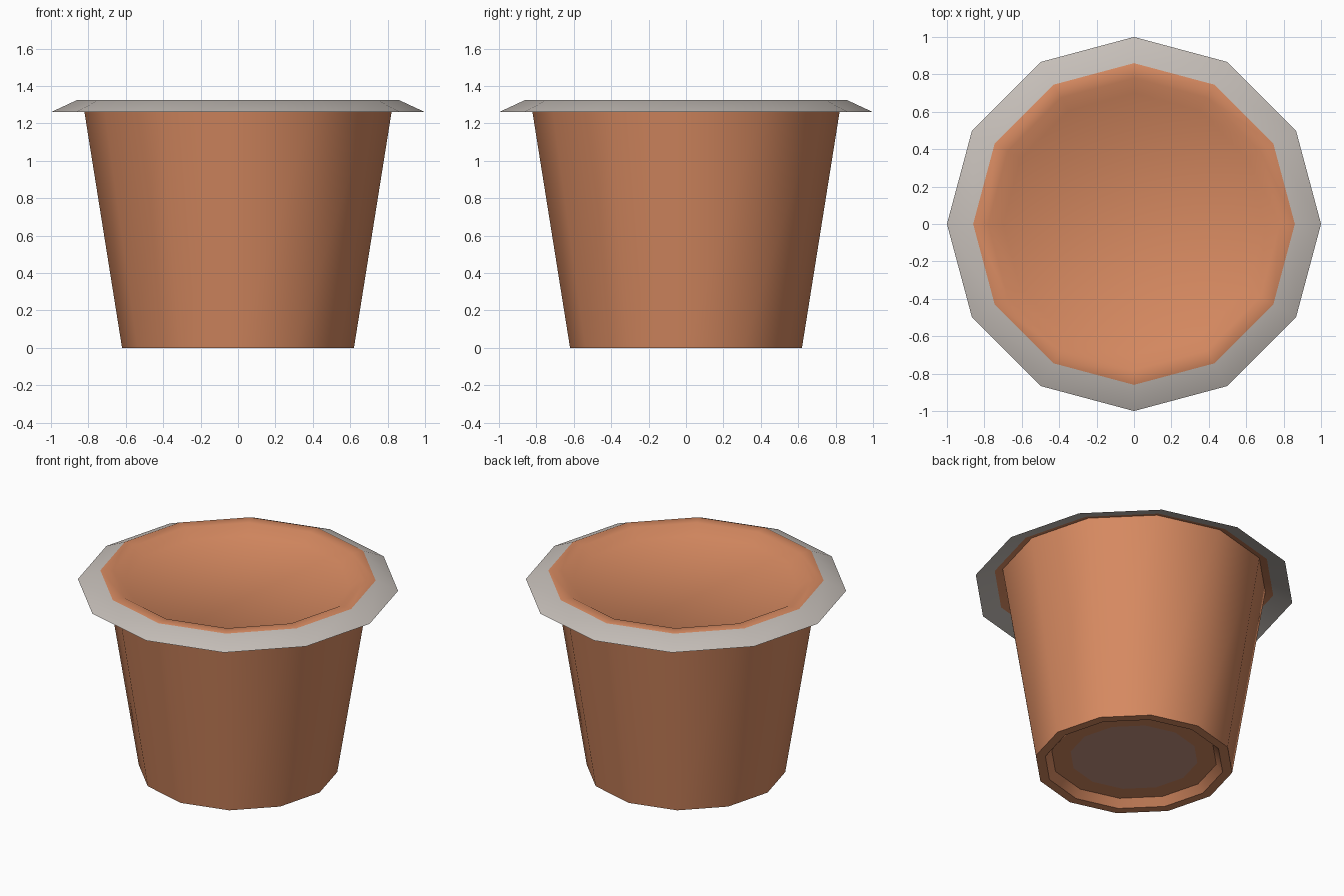
import bpy, bmesh, math

if "Cube" in bpy.data.objects:
    bpy.data.objects.remove(bpy.data.objects["Cube"])

SIDES = 12

def material(name, srgb):
    m = bpy.data.materials.new(name)
    lin = [((c / 255 + 0.055) / 1.055) ** 2.4 for c in srgb]
    m.diffuse_color = (*lin, 1)
    m.use_nodes = True
    m.node_tree.nodes["Principled BSDF"].inputs["Base Color"].default_value = m.diffuse_color
    return m

clay = material("terracotta", (215, 138, 97))
grey = material("pale_grey", (198, 191, 185))
dusty = material("dusty_pink", (200, 150, 132))

# Closed profile (radius, height) and colour of the band leading to the next ring
CLAY, GREY, DUSTY = 0, 1, 2
profile = [
    (0.40, 0.05, CLAY),    # recessed base
    (0.52, 0.05, CLAY),
    (0.56, 0.00, CLAY),    # foot ring
    (0.62, 0.00, CLAY),    # tapered wall
    (0.83, 1.317, CLAY),   # underside of flared rim
    (0.88, 1.30, GREY),
    (1.00, 1.26, GREY),    # top of flared rim
    (0.86, 1.325, CLAY),   # lip
    (0.78, 1.325, CLAY),   # slope down to the filling
    (0.70, 1.275, CLAY),
]

bm = bmesh.new()
rings = []
for r, z, _ in profile:
    rings.append([bm.verts.new((r * math.cos(2 * math.pi * i / SIDES),
                                r * math.sin(2 * math.pi * i / SIDES), z))
                  for i in range(SIDES)])
for k in range(len(rings) - 1):
    a, b = rings[k], rings[k + 1]
    for i in range(SIDES):
        j = (i + 1) % SIDES
        f = bm.faces.new((a[i], a[j], b[j], b[i]))
        f.material_index = profile[k][2]
# Base disk and shallow filling surface
bm.faces.new(list(reversed(rings[0]))).material_index = DUSTY
bm.faces.new(rings[-1]).material_index = CLAY
bmesh.ops.recalc_face_normals(bm, faces=bm.faces[:])

mesh = bpy.data.meshes.new("flared_pot")
bm.to_mesh(mesh)
bm.free()
for m in (clay, grey, dusty):
    mesh.materials.append(m)
pot = bpy.data.objects.new("flared_pot", mesh)
bpy.context.collection.objects.link(pot)
bpy.context.view_layer.objects.active = pot
pot.select_set(True)
bpy.ops.object.shade_smooth_by_angle(angle=math.radians(40))
